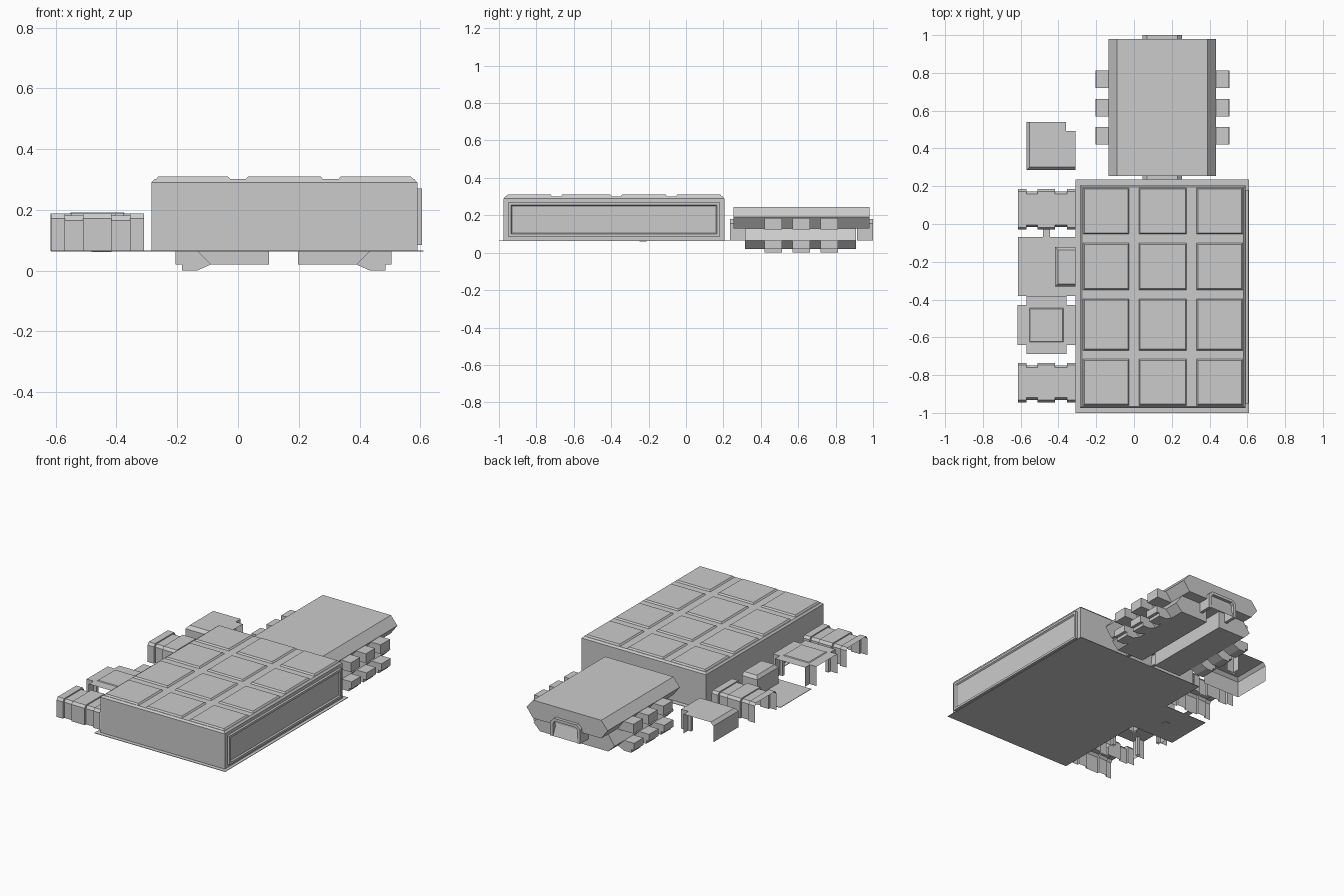
import bpy, bmesh

if "Cube" in bpy.data.objects:
    bpy.data.objects.remove(bpy.data.objects["Cube"])

mat = bpy.data.materials.new("plain_grey")
mat.diffuse_color = (0.6, 0.6, 0.6, 1)
mat.use_nodes = True
mat.node_tree.nodes["Principled BSDF"].inputs["Base Color"].default_value = mat.diffuse_color

def finish(name, bm, normals=True):
    if normals:
        bmesh.ops.recalc_face_normals(bm, faces=bm.faces[:])
    me = bpy.data.meshes.new(name)
    bm.to_mesh(me)
    bm.free()
    me.materials.append(mat)
    ob = bpy.data.objects.new(name, me)
    bpy.context.collection.objects.link(ob)
    return ob

def loft(name, rings, closed=True, caps=True):
    """Skin a list of equal-length point rings."""
    bm = bmesh.new()
    vs = [[bm.verts.new(p) for p in r] for r in rings]
    n = len(rings[0])
    for a, b in zip(vs, vs[1:]):
        for i in range(n if closed else n - 1):
            j = (i + 1) % n
            bm.faces.new((a[i], a[j], b[j], b[i]))
    if caps:
        bm.faces.new(vs[0])
        bm.faces.new(vs[-1][::-1])
    return finish(name, bm)

def rect(x0, x1, y0, y1, z):
    return [(x0, y0, z), (x1, y0, z), (x1, y1, z), (x0, y1, z)]

def box(name, x0, x1, y0, y1, z0, z1):
    return loft(name, [rect(x0, x1, y0, y1, z0), rect(x0, x1, y0, y1, z1)])

def prism_y(name, pts, y0, y1):
    """Extrude an x-z profile along y."""
    return loft(name, [[(x, y, z) for x, z in pts] for y in (y0, y1)])

def plate(name, x0, x1, y0, y1, z):
    return box(name, x0, x1, y0, y1, z, z + 0.003)

FLOOR, ROOF = 0.065, 0.188

# --- large hall ---
plate("hall_floor", -0.31, 0.61, -1.0, 0.235, FLOOR - 0.002)
loft("hall_body", [rect(-0.285, 0.59, -0.975, 0.205, FLOOR),
                   rect(-0.285, 0.59, -0.975, 0.205, 0.29),
                   rect(-0.275, 0.58, -0.965, 0.195, 0.301)])
for i, (x0, x1) in enumerate([(-0.27, -0.025), (0.025, 0.28), (0.33, 0.577)]):
    for j, (y0, y1) in enumerate([(-0.962, -0.715), (-0.67, -0.395),
                                  (-0.35, -0.10), (-0.055, 0.192)]):
        e = 0.008
        loft(f"roof_panel_{i}_{j}", [rect(x0, x1, y0, y1, 0.30),
                                     rect(x0 + e, x1 - e, y0 + e, y1 - e, 0.31)])

# raised frame and panel on the right wall of the hall
def wall_ring(x, e):
    return [(x, -0.95 + e, 0.085 + e), (x, 0.18 - e, 0.085 + e),
            (x, 0.18 - e, 0.27 - e), (x, -0.95 + e, 0.27 - e)]
loft("hall_side_panel", [wall_ring(0.588, 0), wall_ring(0.605, 0),
                         wall_ring(0.605, 0.014), wall_ring(0.597, 0.02)])

# --- docked vehicle, centred on x = CX ---
CX = 0.15
prism_y("upper_hull", [(CX + x, z) for x, z in
        [(-0.24, 0.13), (-0.285, 0.19), (-0.24, 0.245),
         (0.24, 0.245), (0.285, 0.19), (0.24, 0.13)]], 0.255, 0.98)
for s, side in ((-1, "left"), (1, "right")):
    prism_y(f"lower_hull_{side}", [(CX + s * x, z) for x, z in
            [(0.048, 0.02), (0.24, 0.02), (0.285, 0.065),
             (0.24, 0.13), (0.048, 0.13)]], 0.315, 0.91)
    for k, y in enumerate((0.42, 0.57, 0.72)):
        prism_y(f"upper_pod_{side}_{k}", [(CX + s * x, z) for x, z in
                [(0.23, 0.125), (0.35, 0.125), (0.35, 0.185), (0.23, 0.185)]],
                y, y + 0.093)
        prism_y(f"lower_pod_{side}_{k}", [(CX + s * x, z) for x, z in
                [(0.24, 0.02), (0.285, 0.0), (0.335, 0.0), (0.335, 0.02),
                 (0.355, 0.02), (0.355, 0.065), (0.24, 0.065)]],
                y, y + 0.093)

# hatch frames at both ends
arch = [(-0.105, 0.065), (-0.105, 0.155), (-0.08, 0.18), (0.08, 0.18),
        (0.105, 0.155), (0.105, 0.065), (0.085, 0.065), (0.085, 0.148),
        (0.072, 0.162), (-0.072, 0.162), (-0.085, 0.148), (-0.085, 0.065)]
for end, ya, yb, yin in (("front", 0.235, 0.32, 0.26), ("back", 0.915, 1.0, 0.975)):
    prism_y(f"hatch_frame_{end}", [(CX + x, z) for x, z in arch], ya, yb)
    outer = ya if end == "front" else yb
    loft(f"hatch_{end}", [[(CX - 0.085, outer, 0.066), (CX + 0.085, outer, 0.066)],
                          [(CX - 0.075, yin, 0.16), (CX + 0.075, yin, 0.16)]],
         closed=False, caps=False)

# --- corridor modules: thin open shells ---
def wall(name, path, top=ROOF):
    loft(name, [[(x, y, FLOOR) for x, y in path], [(x, y, top) for x, y in path]],
         closed=False, caps=False)

def roof(name, pts, z=ROOF):
    bm = bmesh.new()
    bm.faces.new([bm.verts.new((x, y, z)) for x, y in pts])
    finish(name, bm, False)

def straight(name, y0, y1):
    # arch-shaped section swept along x, stepping inward at two bands
    def ring(x, e):
        t = ROOF - e * 0.5
        return [(x, y0 + e, FLOOR), (x, y0 + e, t - 0.016), (x, y0 + e + 0.012, t),
                (x, y1 - e - 0.012, t), (x, y1 - e, t - 0.016), (x, y1 - e, FLOOR)]
    rings = []
    for x0, x1, e in ((-0.615, -0.57, 0), (-0.57, -0.51, 0.014), (-0.51, -0.417, 0),
                      (-0.417, -0.355, 0.014), (-0.355, -0.31, 0)):
        rings += [ring(x0, e), ring(x1, e)]
    loft(name, rings, closed=False, caps=False)

straight("corridor_straight_back", -0.03, 0.185)
straight("corridor_straight_front", -0.945, -0.735)

# crossing: plus-shaped roof with a notched wall at each inner corner
cx, cy, a, b, n = -0.4635, -0.535, 0.105, 0.153, 0.02
outline = []
for sx, sy, flip in ((1, 1, 0), (-1, 1, 1), (-1, -1, 0), (1, -1, 1)):
    corner = [(b, a), (a, a), (a, b)]
    corner = [(cx + sx * x, cy + sy * y) for x, y in corner]
    outline += corner[::-1] if flip else corner
    notch = [(b, a), (a, a), (a, a - n), (a - n, a - n), (a - n, a), (a, a), (a, b)]
    wall(f"crossing_wall_{sx}_{sy}", [(cx + sx * x, cy + sy * y) for x, y in notch])
roof("crossing_roof", outline)
loft("crossing_roof_ridge", [rect(cx - q, cx + q, cy - q, cy + q, z)
                             for q, z in ((0.092, ROOF - 0.001), (0.086, ROOF + 0.004))])

# corner: two solid walls with chamfered tops, open to the back and right
loft("corner_outer_wall", [
    [(-0.57 + e, 0.54, z), (-0.57 + e, 0.285 + e, z), (-0.31, 0.285 + e, z)]
    for e, z in ((0, FLOOR), (0, ROOF - 0.02), (0.018, ROOF))], closed=False, caps=False)
roof("corner_roof", [(-0.552, 0.303), (-0.31, 0.303), (-0.31, 0.492),
                     (-0.36, 0.492), (-0.36, 0.54), (-0.552, 0.54)])
wall("corner_inner_wall", [(-0.31, 0.492), (-0.36, 0.492), (-0.38, 0.492), (-0.38, 0.472),
                           (-0.36, 0.472), (-0.36, 0.54)])

# end cap: closed on the left, open to the right
loft("end_cap", [
    [(-0.31, -0.332 + e, z), (-0.417 + e, -0.332 + e, z),
     (-0.417 + e, -0.122 - e, z), (-0.31, -0.122 - e, z)]
    for e, z in ((0, FLOOR), (0, ROOF - 0.02), (0.015, ROOF))], closed=False, caps=False)
roof("end_cap_roof", [(-0.402, -0.317), (-0.31, -0.317), (-0.31, -0.137), (-0.402, -0.137)])

# flat junction floor and its tabs
plate("junction_floor", -0.615, -0.31, -0.38, -0.07, FLOOR - 0.002)
plate("junction_tab_back", -0.482, -0.445, -0.07, -0.03, FLOOR - 0.003)
plate("junction_tab_side", -0.455, -0.417, -0.248, -0.21, FLOOR - 0.004)
